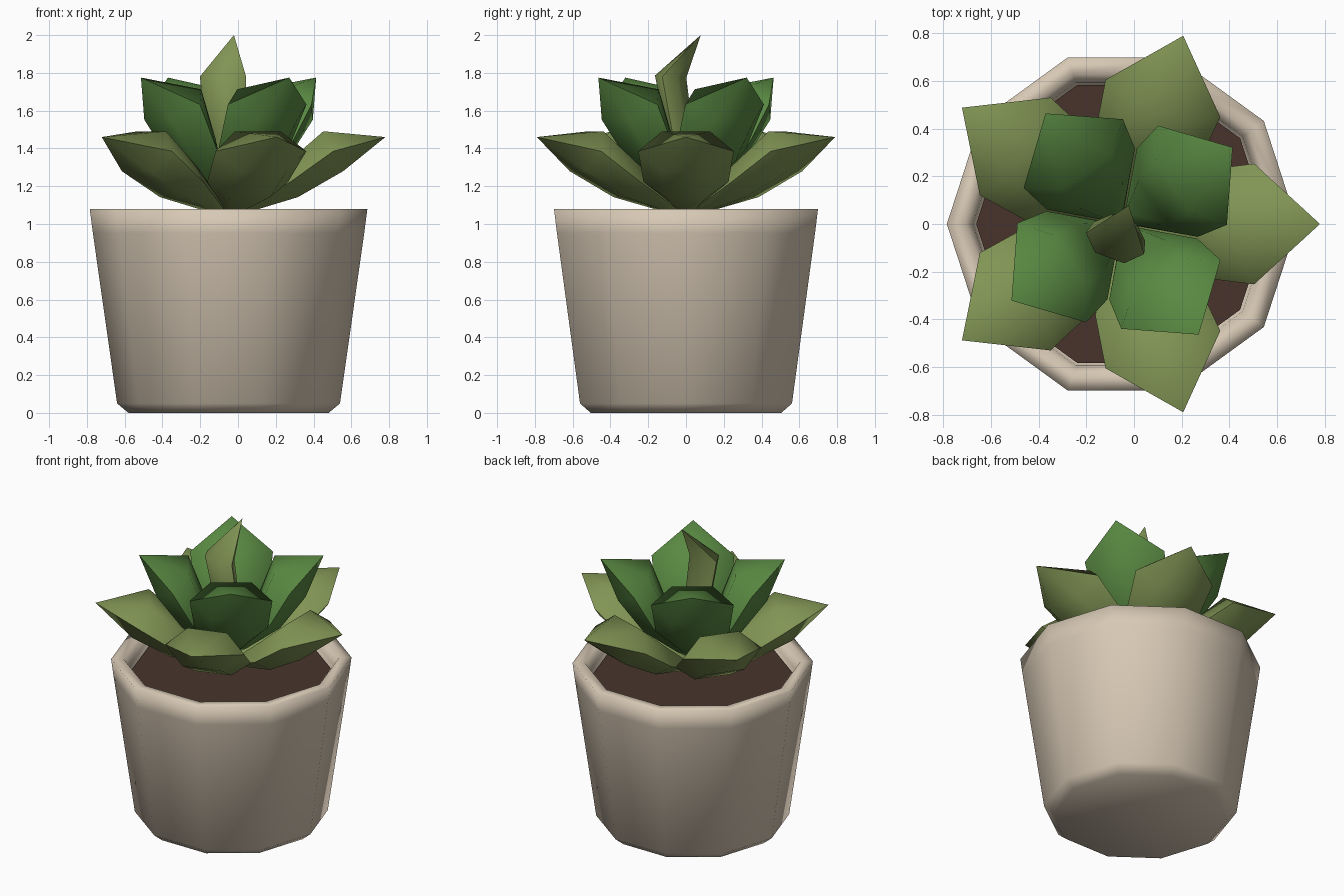
import bpy, bmesh
from math import sin, cos, radians, pi
from mathutils import Vector

if "Cube" in bpy.data.objects:
    bpy.data.objects.remove(bpy.data.objects["Cube"])

CX = -0.05  # shared axis of pot and rosette


def material(name, rgb):
    m = bpy.data.materials.new(name)
    m.diffuse_color = (*rgb, 1)
    m.use_nodes = True
    m.node_tree.nodes["Principled BSDF"].inputs["Base Color"].default_value = m.diffuse_color
    return m


POT = material("clay", (0.68, 0.58, 0.46))
SOIL = material("soil", (0.065, 0.034, 0.024))
OLIVE = material("olive_green", (0.22, 0.30, 0.09))
GREEN = material("deep_green", (0.10, 0.25, 0.055))


def loft(name, rings, mat, start=None, end=None, angle=180):
    """Skin a list of point rings; close each end with a point or a flat cap."""
    bm = bmesh.new()
    loops = [[bm.verts.new(p) for p in r] for r in rings]
    n = len(loops[0])
    for a, b in zip(loops, loops[1:]):
        for i in range(n):
            j = (i + 1) % n
            bm.faces.new((a[i], a[j], b[j], b[i]))
    for loop, tip in ((loops[0], start), (loops[-1], end)):
        if tip is None:
            bm.faces.new(loop)
        else:
            t = bm.verts.new(tip)
            for i in range(n):
                bm.faces.new((loop[i], loop[(i + 1) % n], t))
    bmesh.ops.recalc_face_normals(bm, faces=bm.faces)
    me = bpy.data.meshes.new(name)
    bm.to_mesh(me)
    bm.free()
    me.materials.append(mat)
    ob = bpy.data.objects.new(name, me)
    bpy.context.collection.objects.link(ob)
    bpy.ops.object.select_all(action='DESELECT')
    ob.select_set(True)
    bpy.context.view_layer.objects.active = ob
    bpy.ops.object.shade_smooth_by_angle(angle=radians(angle))
    return ob


def decagon(r, z):
    return [(CX + r * cos(i * pi / 5), r * sin(i * pi / 5), z) for i in range(10)]


def leaf(name, yaw, pitch, z0, rings, tip, mat):
    """Fleshy hexagonal leaf; rings = (along, lift, half width, half thickness)."""
    yaw, pitch = radians(yaw), radians(pitch)
    d, up = Vector((cos(yaw), sin(yaw), 0)), Vector((0, 0, 1))
    side = up.cross(d)
    along = d * cos(pitch) + up * sin(pitch)
    lift = up * cos(pitch) - d * sin(pitch)
    base = Vector((CX, 0, z0))
    hexes = []
    for a, n, w, h in rings:
        c = base + along * a + lift * n
        hexes.append([c + side * w * cos(k * pi / 3)
                      + lift * h * sin(k * pi / 3) / sin(pi / 3) for k in range(6)])
    loft(name, hexes, mat, base, base + along * tip, 65)


# pot: outer wall, rim, sloped inner lip, inner wall, floor under the soil
pot_profile = [(0.53, 0), (0.59, 0.05), (0.718, 0.95), (0.735, 1.08),
               (0.66, 1.08), (0.625, 1.03), (0.61, 0.94)]
loft("pot", [decagon(r, z) for r, z in pot_profile], POT)

# soil
loft("soil", [decagon(0.60, 0.945), decagon(0.612, 1.0)], SOIL, angle=30)

# outer leaves
outer = [(0.10, 0.0, 0.06, 0.035), (0.37, 0.01, 0.225, 0.09), (0.645, 0.055, 0.253, 0.118)]
for i in range(5):
    leaf(f"outer_leaf_{i + 1}", 72 * i, 26.3, 1.05, outer, 0.926, OLIVE)

# inner leaves
inner = [(0.10, 0.0, 0.06, 0.035), (0.37, 0.01, 0.225, 0.09), (0.635, 0.065, 0.253, 0.125)]
for i in range(4):
    leaf(f"inner_leaf_{i + 1}", 34.7 + 90 * i, 49.9, 1.105, inner, 0.876, GREEN)

# central shoot
shoot = [(0.10, 0.0, 0.04, 0.03), (0.42, 0.07, 0.115, 0.055), (0.72, 0.15, 0.13, 0.065)]
leaf("central_shoot", 70, 85, 1.05, shoot, 0.954, OLIVE)
